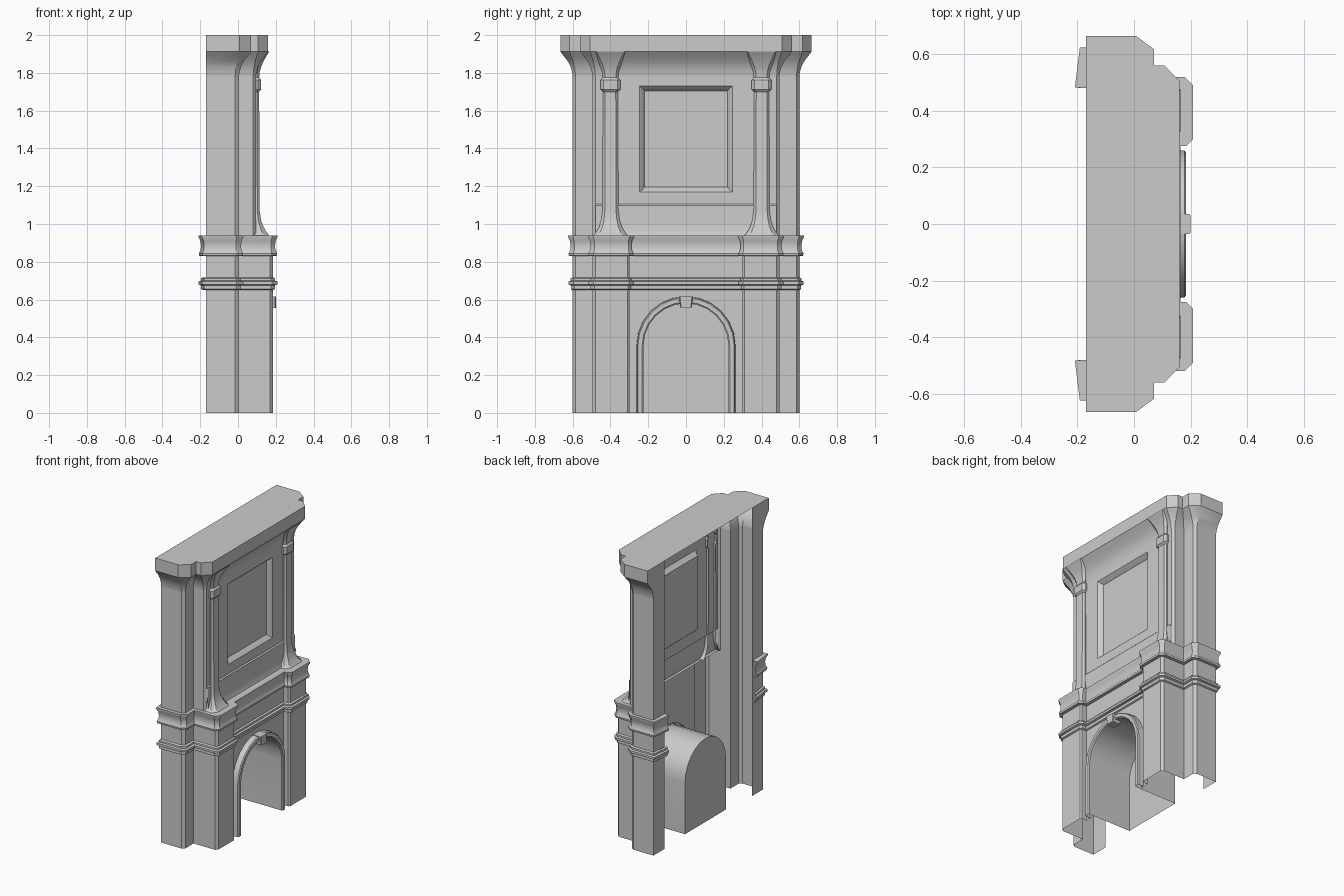
import bpy, math
from mathutils import Vector

if "Cube" in bpy.data.objects:
    bpy.data.objects.remove(bpy.data.objects["Cube"])


def make(name, verts, faces, mirror=False):
    me = bpy.data.meshes.new(name)
    me.from_pydata(verts, [], faces)
    me.update()
    ob = bpy.data.objects.new(name, me)
    bpy.context.collection.objects.link(ob)
    if mirror:
        m = ob.modifiers.new("mirror", 'MIRROR')
        m.use_axis = (False, True, False)
    bpy.ops.object.select_all(action='DESELECT')
    ob.select_set(True)
    bpy.context.view_layer.objects.active = ob
    bpy.ops.object.shade_smooth_by_angle(angle=math.radians(32))
    return ob


def loft(name, rings, closed=False, cap=False, mirror=False):
    """Skin a stack of equal-length point rings."""
    n = len(rings[0])
    verts = [p for r in rings for p in r]
    faces = []
    for i in range(len(rings) - 1):
        for j in range(n if closed else n - 1):
            k = (j + 1) % n
            faces.append((i * n + k, i * n + j, (i + 1) * n + j, (i + 1) * n + k))
    if cap:
        faces.append(tuple(range(len(verts) - n, len(verts))))
    return make(name, verts, faces, mirror)


def both(half):
    return half + [(x, -y) for x, y in reversed(half)]


def offset(plan, d):
    """Mitred outward offset of an open plan line."""
    pts = [Vector(p) for p in plan]
    norms = []
    for a, b in zip(pts, pts[1:]):
        t = (b - a).normalized()
        norms.append(Vector((-t.y, t.x)))
    out = []
    for i, p in enumerate(pts):
        a, b = norms[max(i - 1, 0)], norms[min(i, len(norms) - 1)]
        m = (a + b) / (1 + a.dot(b))
        out.append(p + m * d)
    return out


def sweep(name, plan, profile, mirror=False, xmin=-1):
    rings = [[(max(p.x, xmin), p.y, z) for p in offset(plan, d)] for d, z in profile]
    return loft(name, rings, mirror=mirror)


# Half plans, from the back of the side pier round to the front
side = [(-.17, .48), (-.17, .60), (-.015, .60), (.005, .585), (.005, .495)]
lower = side + [(.17, .495), (.185, .48), (.185, .31), (.175, .30), (.14, .30)]
upper = side + [(.08, .495), (.095, .48)]
flared = [(-.185, .48)] + lower[1:]

# Lower piers and upper side walls
sweep("lower_piers", lower, [(0, 0), (0, .94)], mirror=True)
sweep("upper_piers", upper, [(0, .94), (0, 1.79)], mirror=True)

# String course and mantel belt
sweep("string_course", both(flared),
      [(0, .65), (.01, .655), (.01, .675), (.023, .68), (.023, .695),
       (.011, .70), (.011, .712), (0, .718)])
belt = [(0, .83), (.02, .832), (.022, .845), (.013, .862), (.011, .885),
        (.014, .91), (.024, .93), (.024, .94)]
sweep("mantel_belt", both(flared), belt)

# Ledge on top of the belt
ring = [(p.x, p.y, .94) for p in offset(both(flared), .024)]
ring += [(x, y, .94) for x, y in reversed(both(upper))]
make("mantel_ledge", ring, [tuple(reversed(range(len(ring))))])

# Cornice with cove, fascia and flat top
cornice = [(0, 1.78), (.003, 1.805), (.012, 1.835), (.028, 1.865),
           (.05, 1.893), (.065, 1.912), (.065, 2.0)]
sweep("cornice", both(upper), cornice, xmin=-.17)
top = [(max(p.x, -.17), p.y, 2.0) for p in offset(both(upper), .065)]
make("cornice_top", top, [tuple(reversed(range(len(top))))])


# Arched wall, trim and niche
def arch(x, r, zc=.355, n=12):
    pts = [(x, r * math.cos(math.pi * i / n), zc + r * math.sin(math.pi * i / n))
           for i in range(n + 1)]
    return [(x, r, 0)] + pts + [(x, -r, 0)]


wall = [(.14, -.30, 0), (.14, -.30, .94), (.14, .30, .94), (.14, .30, 0)] + arch(.14, .24)
make("arched_wall", wall, [tuple(reversed(range(len(wall))))])
loft("arch_trim", [arch(x, r) for x, r in
                   [(.14, .262), (.178, .260), (.184, .254), (.184, .232), (.178, .225)]])
loft("arch_niche", [arch(.178, .225), arch(-.15, .225)], cap=True)

# Keystone
loft("keystone", [[(x, -b, .555), (x, b, .555), (x, t, .615), (x, -t, .615)]
                  for x, b, t in [(.14, .03, .036), (.195, .03, .036), (.2, .025, .031)]],
     closed=True, cap=True)


# Recessed overmantel panel
def rect(w, z0, z1, x):
    return [(x, -w, z0), (x, -w, z1), (x, w, z1), (x, w, z0)]


loft("overmantel_panel", [rect(.48, 1.09, 1.79, .095), rect(.245, 1.17, 1.73, .095),
                          rect(.232, 1.18, 1.72, .085), rect(.22, 1.195, 1.705, .065)],
     closed=True, cap=True)

# Plinth below the panel
loft("panel_plinth", [[(x, .48, z), (x, -.48, z)] for x, z in
                      [(.115, .94), (.107, .96), (.103, 1.0), (.103, 1.098), (.095, 1.106)]])

# Chamfered columns: height, half width, front face
shape = [(.94, .09, .165), (.955, .078, .152), (.985, .06, .135), (1.02, .049, .122),
         (1.07, .042, .115), (1.70, .040, .112), (1.712, .052, .122), (1.762, .052, .122),
         (1.775, .041, .112), (1.80, .043, .114), (1.83, .052, .122),
         (1.865, .072, .137), (1.893, .092, .153), (1.912, .105, .165)]
rings = []
for z, h, x in shape:
    c = h * .3
    rings.append([(.08, .4 + h, z), (x - c, .4 + h, z), (x, .4 + h - c, z),
                  (x, .4 - h + c, z), (x - c, .4 - h, z), (.08, .4 - h, z)])
loft("columns", rings, mirror=True)
